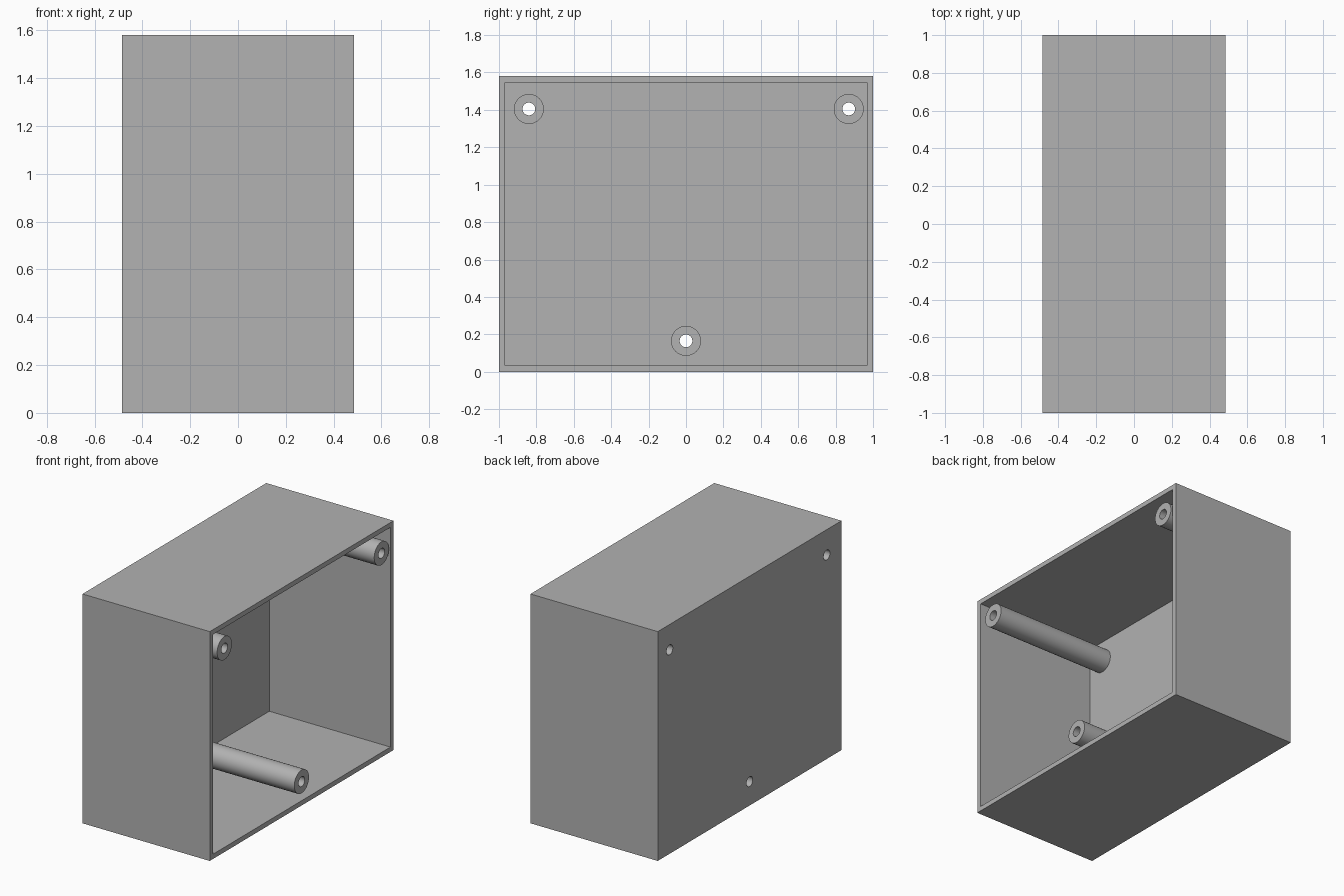
import bpy, bmesh, math
from mathutils import Matrix, Vector

if "Cube" in bpy.data.objects:
    bpy.data.objects.remove(bpy.data.objects["Cube"], do_unlink=True)

HALF_X, HALF_Y, HEIGHT = 0.485, 1.0, 1.58
WALL = 0.047
POST_R, HOLE_R, SIDES = 0.08, 0.034, 48
POSTS = {"post_upper_front": (-0.84, 1.405),
         "post_upper_back": (0.87, 1.405),
         "post_lower": (0.0, 0.165)}

grey = bpy.data.materials.new("plain_grey")
grey.use_nodes = True
COLOUR = (0.445, 0.445, 0.445, 1)
grey.diffuse_color = COLOUR
grey.node_tree.nodes["Principled BSDF"].inputs["Base Color"].default_value = COLOUR


def add_object(name, bm):
    bmesh.ops.recalc_face_normals(bm, faces=bm.faces)
    mesh = bpy.data.meshes.new(name)
    bm.to_mesh(mesh)
    bm.free()
    mesh.materials.append(grey)
    obj = bpy.data.objects.new(name, mesh)
    bpy.context.collection.objects.link(obj)
    return obj


def select_only(obj):
    bpy.ops.object.select_all(action='DESELECT')
    obj.select_set(True)
    bpy.context.view_layer.objects.active = obj


def smooth(obj):
    select_only(obj)
    bpy.ops.object.shade_smooth_by_angle(angle=math.radians(30))


# Housing: a box whose +x face is inset for the rim and sunk to the back wall
bm = bmesh.new()
bmesh.ops.create_cube(bm, size=1, matrix=Matrix.Translation((0, 0, HEIGHT / 2))
                      @ Matrix.Diagonal((2 * HALF_X, 2 * HALF_Y, HEIGHT, 1)))
opening = max(bm.faces, key=lambda f: f.normal.x)
bmesh.ops.inset_region(bm, faces=[opening], thickness=WALL)
sunk = bmesh.ops.extrude_discrete_faces(bm, faces=[opening])["faces"][0]
bmesh.ops.translate(bm, verts=sunk.verts, vec=Vector((WALL - 2 * HALF_X, 0, 0)))
housing = add_object("housing", bm)

# Screw holes through the back wall
bm = bmesh.new()
for y, z in POSTS.values():
    bmesh.ops.create_cone(bm, cap_ends=True, segments=SIDES, radius1=HOLE_R,
                          radius2=HOLE_R, depth=0.2,
                          matrix=Matrix.Translation((-HALF_X, y, z))
                          @ Matrix.Rotation(math.pi / 2, 4, 'Y'))
cutter = add_object("hole_cutter", bm)
cutter.hide_render = True
cut = housing.modifiers.new("screw_holes", 'BOOLEAN')
cut.operation = 'DIFFERENCE'
cut.solver = 'EXACT'
cut.object = cutter
select_only(housing)
bpy.ops.object.modifier_apply(modifier=cut.name)
bpy.data.objects.remove(cutter, do_unlink=True)
smooth(housing)

# Hollow screw posts, from the back wall to flush with the rim
for name, (y, z) in POSTS.items():
    bm = bmesh.new()
    base, tip = WALL - HALF_X, HALF_X
    profile = [(base, POST_R), (tip, POST_R), (tip, HOLE_R), (base, HOLE_R)]
    verts = [bm.verts.new((x, y, z + r)) for x, r in profile]
    edges = [bm.edges.new(pair) for pair in zip(verts, verts[1:])]
    bmesh.ops.spin(bm, geom=verts + edges, cent=(0, y, z), axis=(1, 0, 0),
                   angle=2 * math.pi, steps=SIDES)
    bmesh.ops.remove_doubles(bm, verts=bm.verts, dist=0.0001)
    smooth(add_object(name, bm))
